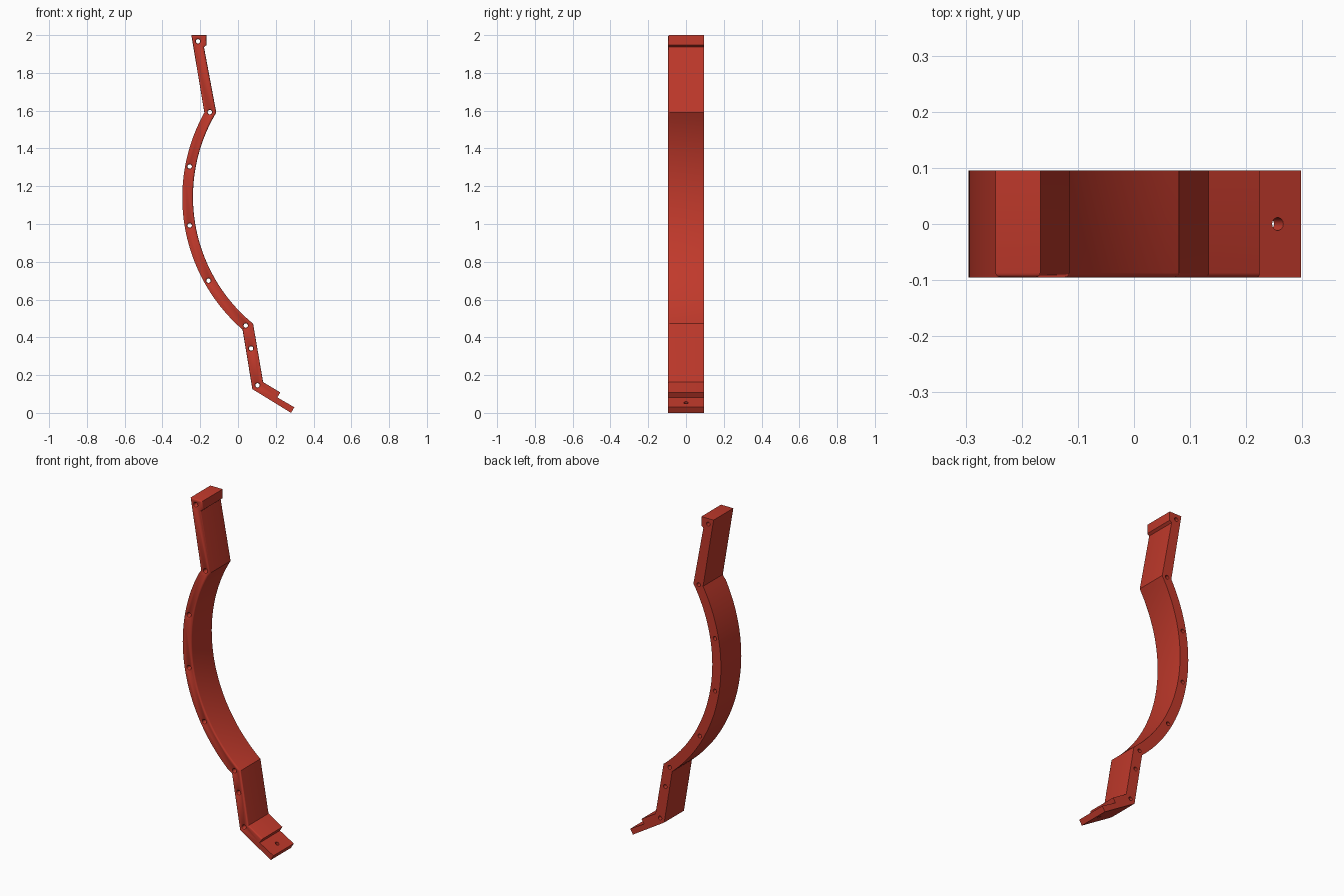
import bpy, bmesh, math
from mathutils import Vector, Matrix

if "Cube" in bpy.data.objects:
    bpy.data.objects.remove(bpy.data.objects["Cube"])

HALF = 0.095      # half width of the strap
FILLET = 0.008    # rounding along the front edges
HOLE = 0.0115     # pin hole radius
CX, CZ = 0.63, 1.144   # centre of the curved section

red = bpy.data.materials.new("brick red")
red.diffuse_color = (0.527, 0.041, 0.024, 1)
red.use_nodes = True
red.node_tree.nodes["Principled BSDF"].inputs["Base Color"].default_value = red.diffuse_color


def arc(p, q, n=40):
    """Points around the curve centre from p to q, blending the radius."""
    a, b = (Vector((x - CX, z - CZ)) for x, z in (p, q))
    a0, a1 = (math.atan2(v.y, v.x) % math.tau for v in (a, b))
    pts = []
    for i in range(n + 1):
        t = i / n
        r, w = a.length * (1 - t) + b.length * t, a0 + (a1 - a0) * t
        pts.append((CX + r * math.cos(w), CZ + r * math.sin(w)))
    return pts


def make(name, bm):
    bmesh.ops.recalc_face_normals(bm, faces=bm.faces)
    me = bpy.data.meshes.new(name)
    bm.to_mesh(me)
    bm.free()
    me.materials.append(red)
    ob = bpy.data.objects.new(name, me)
    bpy.context.collection.objects.link(ob)
    return ob


def add_lathe(bm, rings, matrix, n=24):
    """Closed round cutter from (height, radius) rings along local z."""
    loops = [[bm.verts.new(matrix @ Vector((r * math.cos(math.tau * i / n),
                                            r * math.sin(math.tau * i / n), h)))
              for i in range(n)] for h, r in rings]
    for a, b in zip(loops, loops[1:]):
        for i in range(n):
            j = (i + 1) % n
            bm.faces.new((a[i], a[j], b[j], b[i]))
    bm.faces.new(loops[0][::-1])
    bm.faces.new(loops[-1])


# Side profile: hooked top, curved strap, lower leg and stepped foot
profile = [(-0.247, 2.0), (-0.167, 2.0), (-0.167, 1.947), (-0.18, 1.936)]
profile += arc((-0.115, 1.59), (0.08, 0.472))
profile += [(0.133, 0.163), (0.224, 0.108), (0.208, 0.082),
            (0.298, 0.03), (0.281, 0.0), (0.076, 0.126)]
profile += arc((0.024, 0.441), (-0.178, 1.59))

bm = bmesh.new()
face = bm.faces.new([bm.verts.new((x, -HALF, z)) for x, z in profile])
ext = bmesh.ops.extrude_face_region(bm, geom=[face], use_keep_orig=True)
for v in ext["geom"]:
    if isinstance(v, bmesh.types.BMVert):
        v.co.y = HALF
# Round the front edges, leaving the thin foot tip sharp
front = [e for e in bm.edges if all(v.co.y < 0 for v in e.verts)
         and not all(v.co.x > 0.2 for v in e.verts)
         and not any(v.co.x > 0.25 for v in e.verts)]
bmesh.ops.bevel(bm, geom=front, offset=FILLET, segments=3, profile=0.5,
                affect='EDGES', clamp_overlap=True)
strap = make("bracket_strap", bm)

# Pin holes across the width, flared at the front
bm = bmesh.new()
across = Matrix.Rotation(math.radians(90), 4, 'X')   # local z -> -y
rings = [(-HALF - 0.02, HOLE), (HALF - FILLET, HOLE),
         (HALF - FILLET * 0.4, HOLE + 0.002),
         (HALF, HOLE + FILLET), (HALF + 0.02, HOLE + FILLET)]
for x, z in [(-0.212, 1.967), (-0.149, 1.592), (-0.256, 1.304), (-0.256, 0.992),
             (-0.156, 0.70), (0.041, 0.462), (0.069, 0.341), (0.103, 0.146)]:
    add_lathe(bm, rings, Matrix.Translation((x, 0, z)) @ across)
# Screw hole square to the sloping foot
add_lathe(bm, [(-0.06, HOLE), (0.06, HOLE)],
          Matrix.Translation((0.248, 0, 0.04)) @ Matrix.Rotation(math.radians(30), 4, 'Y'))
cutter = make("hole_cutter", bm)
cutter.hide_render = True

# Cut the holes and keep the result
mod = strap.modifiers.new("holes", 'BOOLEAN')
mod.operation = 'DIFFERENCE'
mod.solver = 'EXACT'
mod.object = cutter
bpy.context.view_layer.objects.active = strap
strap.select_set(True)
bpy.ops.object.modifier_apply(modifier=mod.name)
bpy.data.objects.remove(cutter)
bpy.ops.object.shade_smooth_by_angle(angle=math.radians(32))
